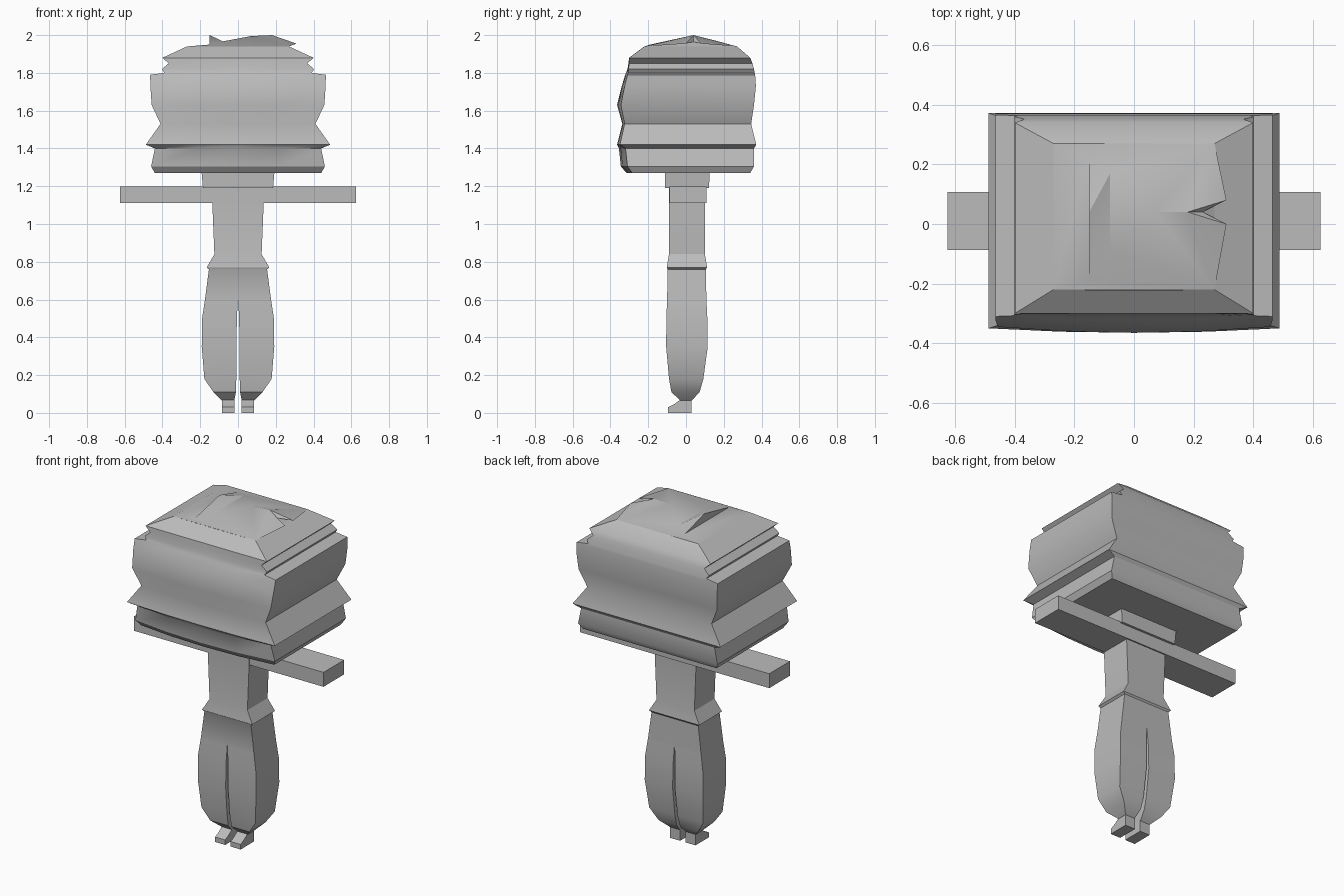
import bpy, bmesh, math

cube = bpy.data.objects.get("Cube")
if cube:
    bpy.data.objects.remove(cube, do_unlink=True)

grey = bpy.data.materials.new("plain_grey")
grey.use_nodes = True
colour = (0.5, 0.5, 0.5, 1)
grey.diffuse_color = colour
grey.node_tree.nodes["Principled BSDF"].inputs["Base Color"].default_value = colour


def finish(name, bm, angle=30, fix_normals=True):
    if fix_normals:
        bmesh.ops.recalc_face_normals(bm, faces=bm.faces)
    mesh = bpy.data.meshes.new(name)
    bm.to_mesh(mesh)
    bm.free()
    mesh.materials.append(grey)
    obj = bpy.data.objects.new(name, mesh)
    bpy.context.collection.objects.link(obj)
    bpy.ops.object.select_all(action='DESELECT')
    obj.select_set(True)
    bpy.context.view_layer.objects.active = obj
    bpy.ops.object.shade_smooth_by_angle(angle=math.radians(angle))
    return obj


def loft(name, rings, bottom=True, top=True):
    """Stack of rectangles: z, x min, x max, y front, y back, front bulge."""
    bm = bmesh.new()
    loops = []
    for z, x0, x1, y0, y1, bulge in rings:
        steps = (0, .25, .5, .75, 1) if bulge else (0, 1)
        pts = [(x0 + (x1 - x0) * t, y0 - bulge * 4 * t * (1 - t)) for t in steps]
        pts += [(x1, y1), (x0, y1)]
        loops.append([bm.verts.new((x, y, z)) for x, y in pts])
    for a, b in zip(loops, loops[1:]):
        for i in range(len(a)):
            j = (i + 1) % len(a)
            bm.faces.new((a[i], a[j], b[j], b[i]))
    if bottom:
        bm.faces.new(loops[0][::-1])
    if top:
        bm.faces.new(loops[-1])
    return finish(name, bm)


# Head: ridged block, symmetric in x (z, half width, front, back, bulge)
head = [
    (1.27, .44, -.285, .34, .03), (1.305, .46, -.31, .36, .035),
    (1.40, .44, -.32, .36, .035), (1.42, .488, -.35, .372, .015),
    (1.53, .41, -.325, .345, .012), (1.63, .457, -.345, .36, .02),
    (1.73, .464, -.325, .37, .015), (1.79, .465, -.31, .366, .012),
    (1.80, .39, -.307, .364, .01), (1.82, .403, -.304, .36, .006),
    (1.85, .367, -.302, .352, .003), (1.88, .40, -.30, .34, .001),
    (1.94, .27, -.22, .27, .001),
]
loft("head", [(z, -w, w, f, b, c) for z, w, f, b, c in head], top=False)

# Crown: uneven ridged cap with a raised gable on one side
bm = bmesh.new()


def vert(*co):
    return bm.verts.new(co)


fl, fr = vert(-.27, -.22, 1.94), vert(.27, -.22, 1.94)
bl, br = vert(-.27, .27, 1.94), vert(.27, .27, 1.94)
gf, gb = vert(-.15, -.19, 1.95), vert(-.15, .22, 1.95)
peak = vert(-.15, .04, 2.0)
df, db = vert(-.08, -.09, 1.967), vert(-.08, .17, 1.967)
r1, r2 = vert(.07, .04, 1.995), vert(.18, .04, 2.0)
tf, tb = vert(.31, .0, 1.955), vert(.31, .08, 1.955)
notch = vert(.23, .04, 1.965)
for face in [(fl, gf, gb, bl), (gf, peak, gb), (gf, df, peak), (gb, peak, db),
             (peak, df, db), (df, r1, db), (fl, fr, gf), (gf, fr, df),
             (df, fr, r1), (r1, fr, r2), (r2, fr, tf), (r2, tf, notch),
             (r2, notch, tb), (r2, tb, br), (r1, r2, br), (db, r1, br),
             (gb, db, br), (bl, gb, br), (fr, br, notch), (fr, notch, tf),
             (br, tb, notch)]:
    bm.faces.new(face)
finish("crown", bm, 25)

# Neck block and straight arm bar
loft("neck", [(1.19, -.186, .186, -.11, .122, 0), (1.28, -.193, .193, -.112, .125, 0)])
loft("arms", [(1.112, -.625, .625, -.087, .108, 0), (1.198, -.625, .625, -.087, .108, 0)])

# Torso with flared hem, open below where the legs join
torso = [(.60, .175, -.10, .108), (.76, .154, -.097, .105), (.77, .166, -.102, .112),
         (.84, .125, -.09, .10), (1.11, .136, -.09, .10), (1.20, .136, -.09, .10)]
loft("torso", [(z, -w, w, f, b, 0) for z, w, f, b in torso], bottom=False)

# Legs and wedge feet, mirrored
leg = [(.065, .02, .085, -.03, .03), (.11, .011, .13, -.077, .072),
       (.18, .009, .178, -.09, .092), (.35, .008, .192, -.105, .115),
       (.50, .006, .19, -.104, .113), (.60, .001, .175, -.10, .108)]
foot_profile = [(.03, 0), (.03, .07), (-.03, .07), (-.06, .048), (-.095, .03), (-.095, 0)]
for side, s in (("left", 1), ("right", -1)):
    rings = [(z, min(s * a, s * b), max(s * a, s * b), f, k, 0) for z, a, b, f, k in leg]
    loft(side + "_leg", rings, top=False)
    bm = bmesh.new()
    sole = bm.faces.new([bm.verts.new((s * .018, y, z)) for y, z in foot_profile])
    moved = bmesh.ops.extrude_face_region(bm, geom=[sole])["geom"]
    bmesh.ops.translate(bm, vec=(s * .066, 0, 0),
                        verts=[v for v in moved if isinstance(v, bmesh.types.BMVert)])
    finish(side + "_foot", bm, 15)
